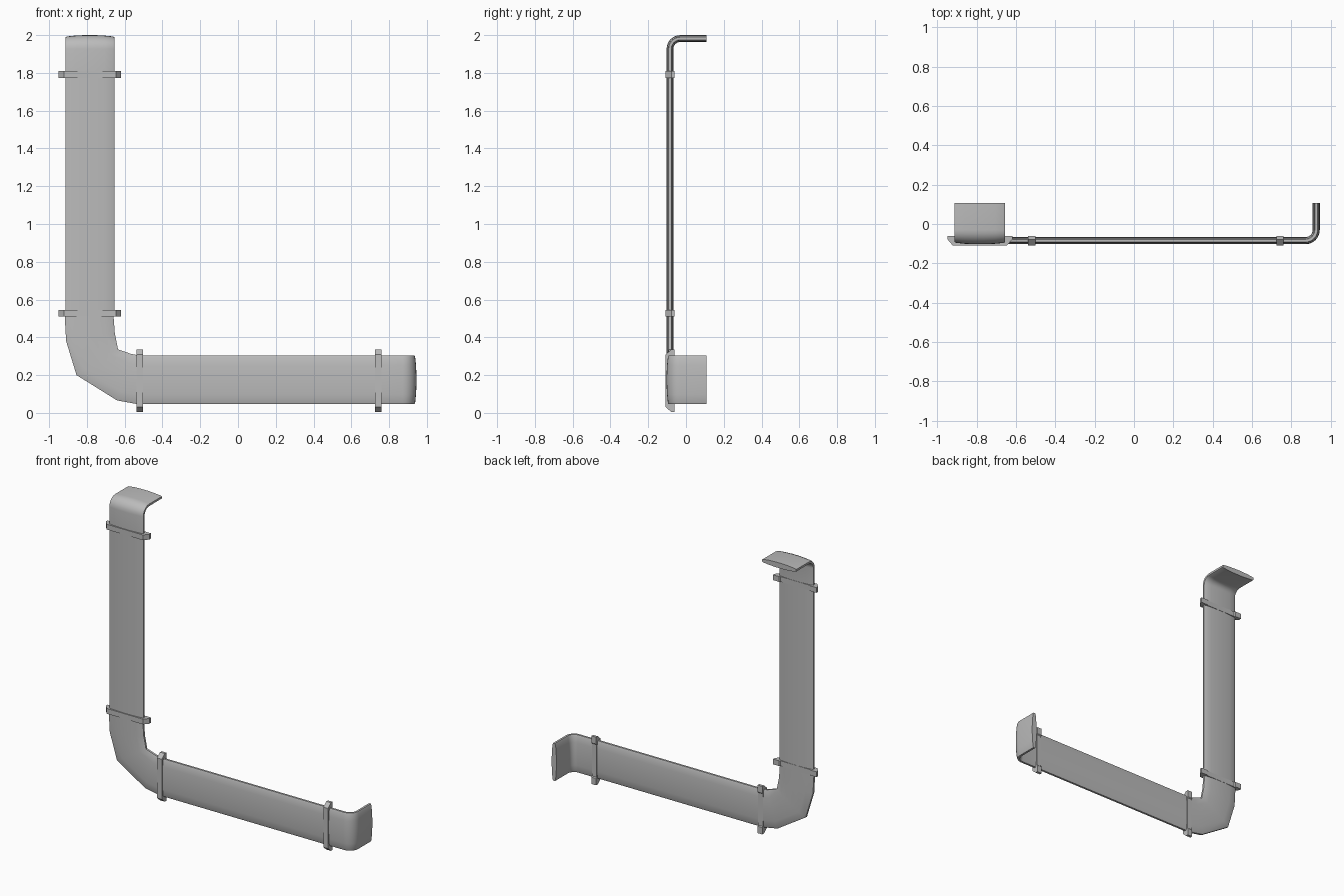
import bpy, bmesh, math
from mathutils import Vector

cube = bpy.data.objects.get("Cube")
if cube:
    bpy.data.objects.remove(cube)

grey = bpy.data.materials.new("plain grey")
grey.use_nodes = True
grey.diffuse_color = (0.5, 0.5, 0.5, 1)
grey.node_tree.nodes["Principled BSDF"].inputs["Base Color"].default_value = (0.5, 0.5, 0.5, 1)

X, Y, Z = Vector((1, 0, 0)), Vector((0, 1, 0)), Vector((0, 0, 1))
DUCT_Y = -0.085      # centre plane of the flat duct
HALF = 0.129         # half width of the duct
PIPE_X, PIPE_Z = -0.784, 0.175

# Flat lens-shaped duct section: (position across, thickness offset)
half_section = [(-1, 0.007), (-0.93, 0.011), (-0.6, 0.0155), (-0.2, 0.018),
                (0.2, 0.018), (0.6, 0.0155), (0.93, 0.011), (1, 0.007)]
SECTION = half_section + [(t, -d) for t, d in reversed(half_section)]


def finish(name, bm, smooth):
    bmesh.ops.recalc_face_normals(bm, faces=bm.faces)
    mesh = bpy.data.meshes.new(name)
    bm.to_mesh(mesh)
    bm.free()
    mesh.materials.append(grey)
    ob = bpy.data.objects.new(name, mesh)
    bpy.context.collection.objects.link(ob)
    if smooth:
        bpy.ops.object.select_all(action='DESELECT')
        ob.select_set(True)
        bpy.context.view_layer.objects.active = ob
        bpy.ops.object.shade_smooth_by_angle(angle=math.radians(35))
    return ob


def loft(name, stations, cap_end=False):
    """Sweep the duct section; a station is (one edge, other edge, outward normal)."""
    bm = bmesh.new()
    rings = [[bm.verts.new((a + b) / 2 + (b - a) / 2 * t + n * d) for t, d in SECTION]
             for a, b, n in stations]
    count = len(SECTION)
    for r, s in zip(rings, rings[1:]):
        for i in range(count):
            j = (i + 1) % count
            bm.faces.new((r[i], r[j], s[j], s[i]))
    if cap_end:
        bm.faces.new(rings[-1])
    return finish(name, bm, True)


def station(centre, across, normal):
    return centre - across * HALF, centre + across * HALF, normal


def straight(name, start, end, across):
    loft(name, [station(p, across, -Y) for p in (start, end)])


def end_bend(name, start, along, reach, across, radius=0.055, steps=6):
    """Short duct that turns back towards +y and ends in a closed tip."""
    stations = [station(start, across, -Y)]
    pivot = start + along * (reach - radius) + Y * radius
    for i in range(steps + 1):
        a = math.pi / 2 * i / steps
        n = along * math.sin(a) - Y * math.cos(a)
        stations.append(station(pivot + n * radius, across, n))
    tip = start + along * reach
    tip.y = 0.108
    stations.append(station(tip, across, along))
    loft(name, stations, cap_end=True)


def band(name, centre, across, along, half_height=0.018):
    """Clamp with bevelled front corners and tabs standing proud at the back."""
    side = [(0.138, -0.109), (0.165, -0.078), (0.165, -0.06), (0.118, -0.06), (0.112, -0.0655)]
    outline = side + [(-w, y) for w, y in reversed(side)]
    bm = bmesh.new()
    verts = [bm.verts.new(centre + across * w + Y * (y - DUCT_Y) - along * half_height)
             for w, y in outline]
    face = bm.faces.new(verts)
    grown = bmesh.ops.extrude_face_region(bm, geom=[face])
    moved = [g for g in grown["geom"] if isinstance(g, bmesh.types.BMVert)]
    bmesh.ops.translate(bm, verts=moved, vec=along * half_height * 2)
    finish(name, bm, False)


def on_pipe(z):
    return Vector((PIPE_X, DUCT_Y, z))


def on_run(x):
    return Vector((x, DUCT_Y, PIPE_Z))


# Straight ducts
straight("upright_duct", on_pipe(0.527), on_pipe(1.792), X)
straight("level_duct", on_run(-0.52), on_run(0.743), Z)

# Faceted corner elbow: outer edge and inner edge of each station
corner = [((-0.918, 0.527), (-0.66, 0.527)), ((-0.91, 0.38), (-0.652, 0.42)),
          ((-0.855, 0.2), (-0.635, 0.336)), ((-0.64, 0.066), (-0.565, 0.312)),
          ((-0.52, 0.044), (-0.52, 0.304))]
loft("corner_elbow", [(Vector((a[0], DUCT_Y, a[1])), Vector((b[0], DUCT_Y, b[1])), -Y)
                      for a, b in corner])

# Ends that turn backwards
end_bend("top_end", on_pipe(1.792), Z, 0.19, X)
end_bend("side_end", on_run(0.743), X, 0.184, Z)

# Clamping bands
for label, z in (("lower", 0.527), ("upper", 1.792)):
    band(label + "_upright_band", on_pipe(z), X, Z)
for label, x in (("inner", -0.52), ("outer", 0.743)):
    band(label + "_level_band", on_run(x) - Z * 0.005, Z, X)
